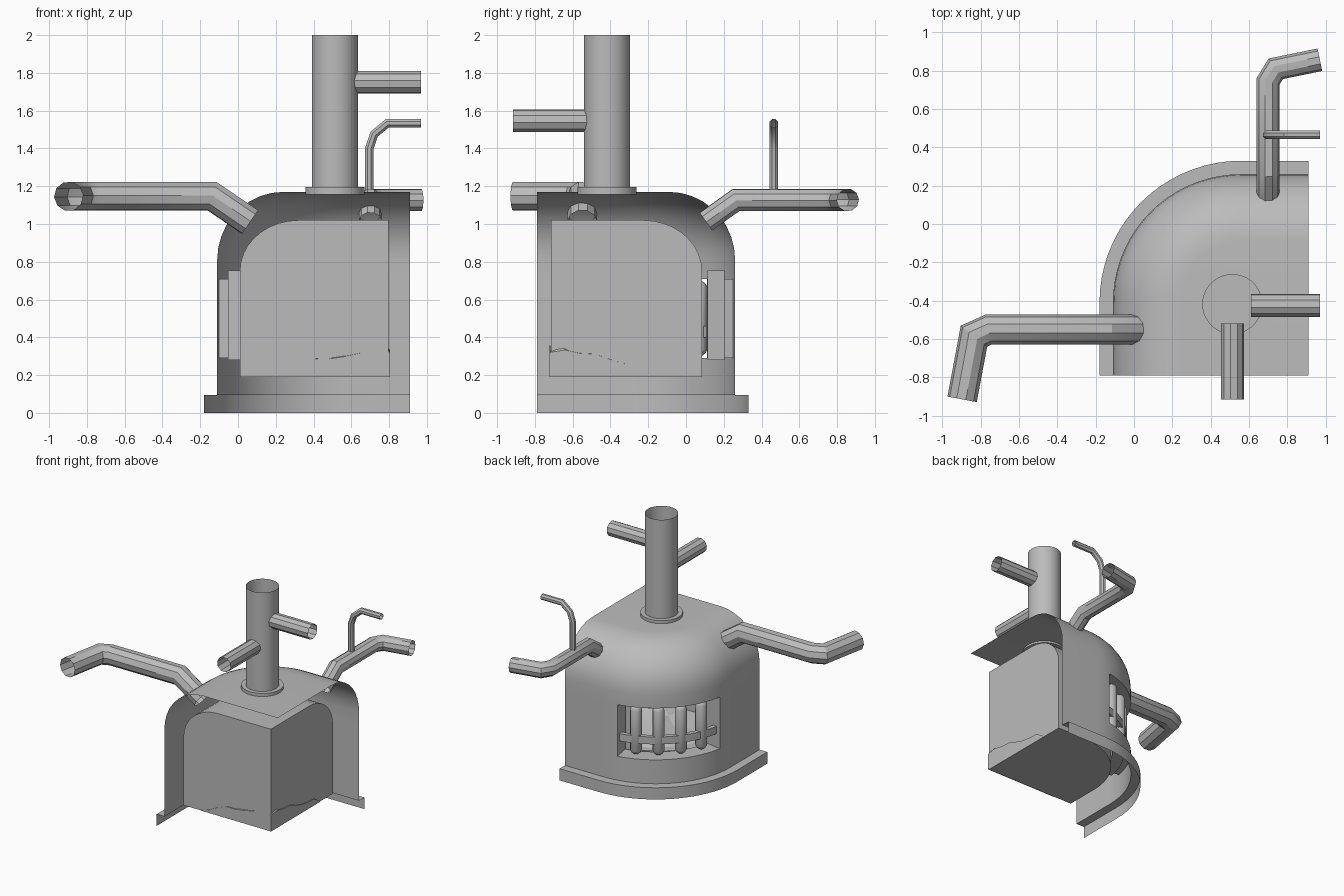
import bpy, bmesh, math, random
from mathutils import Vector

if "Cube" in bpy.data.objects:
    bpy.data.objects.remove(bpy.data.objects["Cube"])
random.seed(4)

iron = bpy.data.materials.new("iron_grey")
iron.use_nodes = True
GREY = (0.5, 0.5, 0.5, 1)
iron.diffuse_color = GREY
iron.node_tree.nodes["Principled BSDF"].inputs["Base Color"].default_value = GREY

STEPS = [5 * i for i in range(19)]   # quarter-turn angles, left side to back
CENTRE = Vector((0.56, -0.41, 0))    # axis of the rounded shell corner
WIN_LOW, WIN_HIGH = 0.29, 0.71       # fire window heights
WIN_A, WIN_B = 10, 80                # fire window angles


def finish(bm, name, angle=33):
    bmesh.ops.recalc_face_normals(bm, faces=bm.faces)
    mesh = bpy.data.meshes.new(name)
    bm.to_mesh(mesh)
    bm.free()
    mesh.materials.append(iron)
    obj = bpy.data.objects.new(name, mesh)
    bpy.context.collection.objects.link(obj)
    bpy.ops.object.select_all(action="DESELECT")
    obj.select_set(True)
    bpy.context.view_layer.objects.active = obj
    bpy.ops.object.shade_smooth_by_angle(angle=math.radians(angle))
    return obj


def on_arc(centre, radius, deg, z):
    a = math.radians(180 - deg)
    return Vector((centre.x + radius * math.cos(a), centre.y + radius * math.sin(a), z))


def quarter_dome(name, centre, radius, end_x, end_y, profile, closed):
    """Sweep an (inset, height) profile round one rounded corner."""
    bm = bmesh.new()
    rows = []
    for inset, z in profile:
        r = radius - inset
        pts = [Vector((centre.x - r, end_y, z))]
        pts += [on_arc(centre, r, d, z) for d in STEPS]
        pts.append(Vector((end_x, centre.y + r, z)))
        rows.append([bm.verts.new(p) for p in pts])
    for k in range(len(rows) - 1):
        low, high = rows[k], rows[k + 1]
        in_height = profile[k][1] >= WIN_LOW and profile[k + 1][1] <= WIN_HIGH
        for i in range(len(low) - 1):
            in_turn = 1 <= i < len(STEPS) and WIN_A <= STEPS[i - 1] < WIN_B
            if not (in_height and in_turn):
                bm.faces.new((low[i], low[i + 1], high[i + 1], high[i]))
    top = bm.verts.new((end_x, end_y, profile[-1][1]))
    bm.faces.new(rows[-1] + [top])
    if closed:
        base = bm.verts.new((end_x, end_y, profile[0][1]))
        bm.faces.new(rows[0] + [base])
        bm.faces.new([r[0] for r in rows] + [top, base])
        bm.faces.new([r[-1] for r in rows] + [top, base])
    return finish(bm, name)


def shoulder(run, start, rise, count=9):
    quarter = [math.pi / 2 * i / count for i in range(count + 1)]
    return [(run * (1 - math.cos(a)), start + rise * math.sin(a)) for a in quarter]


def tube(name, path, radius, sides=10, capped=False):
    """Sweep a ring along a path with mitred bends."""
    bm = bmesh.new()
    path = [Vector(p) for p in path]
    dirs = [(b - a).normalized() for a, b in zip(path, path[1:])]
    u = dirs[0].orthogonal().normalized()
    w = dirs[0].cross(u)
    turn = [2 * math.pi * (i + 0.5) / sides for i in range(sides)]
    ring = [path[0] + radius * (u * math.cos(a) + w * math.sin(a)) for a in turn]
    rings = [[bm.verts.new(p) for p in ring]]
    for i, d in enumerate(dirs):
        n = (d + dirs[min(i + 1, len(dirs) - 1)]).normalized()
        ring = [p + d * ((path[i + 1] - p).dot(n) / d.dot(n)) for p in ring]
        rings.append([bm.verts.new(p) for p in ring])
    for a, b in zip(rings, rings[1:]):
        for i in range(sides):
            j = (i + 1) % sides
            bm.faces.new((a[i], a[j], b[j], b[i]))
    if capped:
        bm.faces.new(rings[0])
        bm.faces.new(rings[-1])
    return finish(bm, name)


def arc_band(name, r0, r1, z0, z1, a0, a1, solid):
    """Curved bar, or a hollow window sleeve when not solid."""
    bm = bmesh.new()
    rows = []
    for i in range(15):
        deg = a0 + (a1 - a0) * i / 14
        corners = ((r0, z0), (r1, z0), (r1, z1), (r0, z1))
        rows.append([bm.verts.new(on_arc(CENTRE, r, deg, z)) for r, z in corners])
    for a, b in zip(rows, rows[1:]):
        for e in (range(4) if solid else (0, 2)):
            f = (e + 1) % 4
            bm.faces.new((a[e], a[f], b[f], b[e]))
    bm.faces.new(rows[0])
    bm.faces.new(rows[-1])
    return finish(bm, name)


# Outer shell with its stepped base flange
quarter_dome("outer_shell", CENTRE, 0.67, 0.91, -0.79,
             [(-0.07, 0), (-0.07, 0.095), (0, 0.095), (0, WIN_LOW), (0, WIN_HIGH)]
             + shoulder(0.35, 0.81, 0.36), False)

# Closed firebox inside the shell
quarter_dome("firebox", Vector((0.54, -0.445, 0)), 0.53, 0.797, -0.715,
             [(0, 0.19), (0, WIN_LOW), (0, WIN_HIGH)]
             + shoulder(0.31, 0.75, 0.27), True)

# Fire window: sleeve, surround, cross bar and rounded upright bars
arc_band("window_sleeve", 0.53, 0.67, WIN_LOW, WIN_HIGH, WIN_A, WIN_B, False)
arc_band("window_surround", 0.53, 0.62, 0.28, 0.755, WIN_A - 2, WIN_B + 2, False)
arc_band("grate_cross_bar", 0.60, 0.635, 0.40, 0.46, WIN_A, WIN_B, True)
for number, offset in enumerate((-24, -8, 8, 24), 1):
    bm = bmesh.new()
    bmesh.ops.create_uvsphere(bm, u_segments=12, v_segments=7, radius=0.045)
    spot = on_arc(CENTRE, 0.60, 45 + offset, 0.5)
    for v in bm.verts:
        v.co.z += math.copysign(0.155, v.co.z)
        v.co += spot
    finish(bm, f"grate_bar_{number}", 40)

# Jagged ember heap piled in the firebox corner
bm = bmesh.new()
corner = Vector((0.804, -0.722, 0))
rays = []
for i in range(9):
    a = math.pi / 2 * (1 + i / 8)
    ray = []
    for k in range(1, 9):
        r = 0.08 * k
        z = 0.2 + 0.15 * max(0, 1 - (r / 0.64) ** 1.5) + random.uniform(-0.02, 0.02)
        z = max(z, 0.192) if k < 8 else 0.192
        ray.append(bm.verts.new(corner + Vector((r * math.cos(a), r * math.sin(a), z))))
    rays.append(ray)
peak = bm.verts.new(corner + Vector((0, 0, 0.32)))
foot = bm.verts.new(corner + Vector((0, 0, 0.191)))
for a, b in zip(rays, rays[1:]):
    bm.faces.new((peak, a[0], b[0]))
    for k in range(7):
        bm.faces.new((a[k], a[k + 1], b[k + 1], b[k]))
for ray in (rays[0], rays[-1]):
    bm.faces.new([foot, peak] + ray)
finish(bm, "ember_heap", 10)

# Chimney, collar and its two side outlets
tube("chimney", [(0.513, -0.418, 1.16), (0.513, -0.418, 2)], 0.123, 32)
tube("chimney_collar", [(0.513, -0.418, 1.155), (0.513, -0.418, 1.195)], 0.157, 32, True)
tube("chimney_outlet_left", [(0.61, -0.425, 1.75), (0.97, -0.425, 1.75)], 0.061)
tube("chimney_outlet_front", [(0.513, -0.52, 1.547), (0.513, -0.915, 1.547)], 0.061)

# Bent pipes leaving the shoulders of the shell
tube("right_pipe", [(0.064, -0.55, 1.01), (-0.137, -0.55, 1.147), (-0.757, -0.55, 1.147),
                    (-0.835, -0.585, 1.147), (-0.897, -0.915, 1.147)], 0.078)
tube("back_pipe", [(0.70, 0.105, 1.013), (0.70, 0.265, 1.127), (0.70, 0.745, 1.127),
                   (0.74, 0.81, 1.127), (0.97, 0.857, 1.127)], 0.06)
tube("thin_pipe", [(0.695, 0.465, 1.15), (0.695, 0.465, 1.40), (0.72, 0.465, 1.475),
                   (0.79, 0.465, 1.533), (0.97, 0.465, 1.533)], 0.024, 8)
